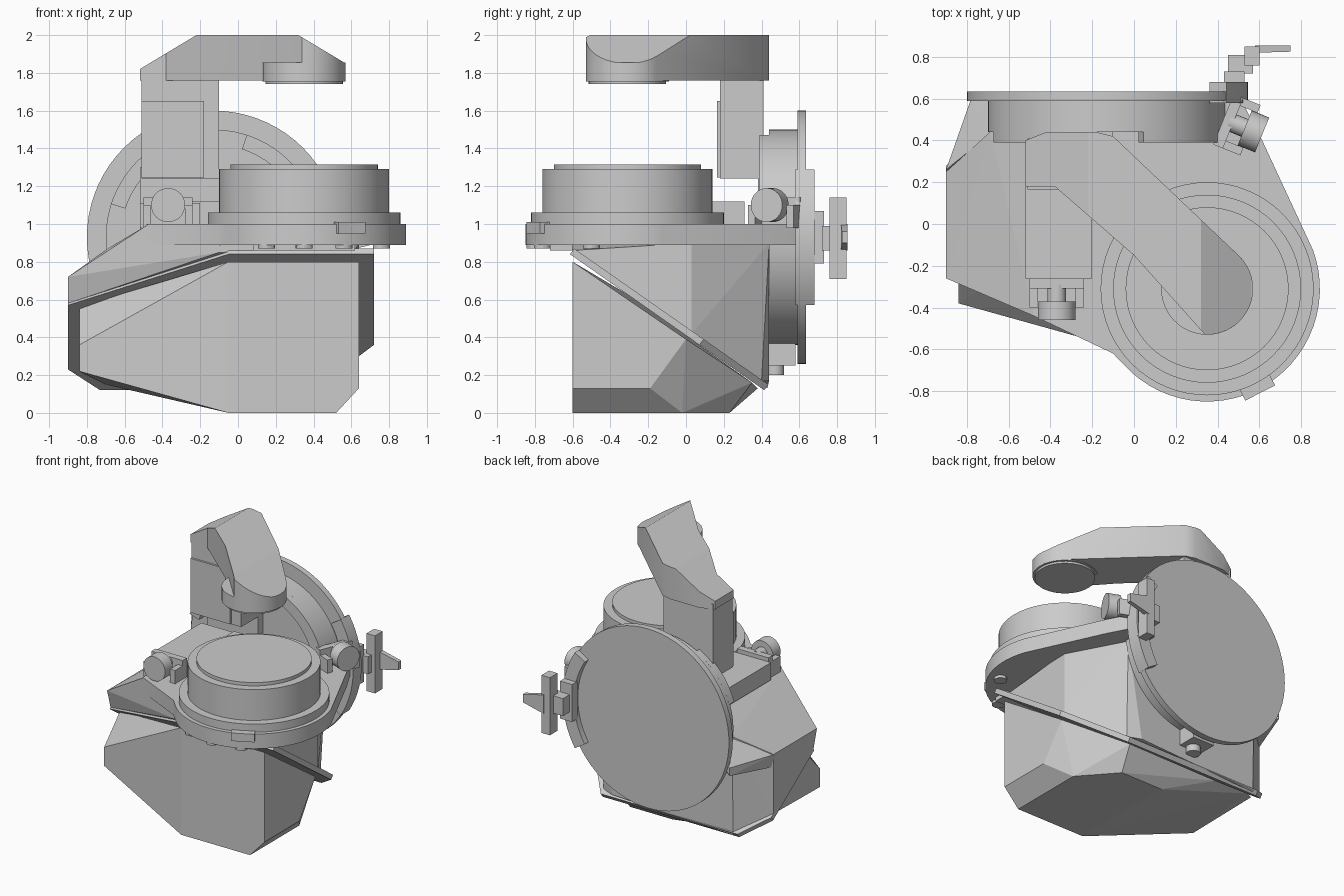
import bpy, bmesh
from math import sin, cos, radians, pi
from mathutils import Vector, Matrix

if "Cube" in bpy.data.objects:
    bpy.data.objects.remove(bpy.data.objects["Cube"])


def finish(name, bm, smooth=False):
    bmesh.ops.recalc_face_normals(bm, faces=bm.faces)
    me = bpy.data.meshes.new(name)
    bm.to_mesh(me)
    bm.free()
    ob = bpy.data.objects.new(name, me)
    bpy.context.collection.objects.link(ob)
    if smooth:
        bpy.ops.object.select_all(action='DESELECT')
        ob.select_set(True)
        bpy.context.view_layer.objects.active = ob
        bpy.ops.object.shade_smooth_by_angle(angle=radians(30))
    return ob


def box(name, x0, x1, y0, y1, z0, z1):
    return hull(name, [(x, y, z) for x in (x0, x1) for y in (y0, y1) for z in (z0, z1)])


def hull(name, pts):
    bm = bmesh.new()
    for p in pts:
        bm.verts.new(p)
    r = bmesh.ops.convex_hull(bm, input=bm.verts)
    bmesh.ops.delete(bm, geom=[v for v in bm.verts if not v.link_faces], context='VERTS')
    bmesh.ops.dissolve_limit(bm, angle_limit=radians(1), verts=bm.verts, edges=bm.edges)
    return finish(name, bm)


def prism_bm(pts, vec):
    bm = bmesh.new()
    f = bm.faces.new([bm.verts.new(p) for p in pts])
    r = bmesh.ops.extrude_face_region(bm, geom=[f])
    bmesh.ops.translate(bm, vec=vec, verts=[v for v in r['geom'] if isinstance(v, bmesh.types.BMVert)])
    return bm


def cyl(name, a, b, r, n=48):
    a, b = Vector(a), Vector(b)
    bm = bmesh.new()
    rot = (b - a).to_track_quat('Z', 'Y').to_matrix().to_4x4()
    bmesh.ops.create_cone(bm, cap_ends=True, segments=n, radius1=r, radius2=r, depth=(b - a).length,
                          matrix=Matrix.Translation((a + b) / 2) @ rot)
    return finish(name, bm, True)


def arc(cx, cy, r, a0, a1, n):
    return [(cx + r * cos(radians(a0 + (a1 - a0) * i / n)),
             cy + r * sin(radians(a0 + (a1 - a0) * i / n))) for i in range(n + 1)]


# Arc-shaped block around the rear disc axis
DX, DZ = -0.13, 0.93


def arc_block(name, r0, r1, a0, a1, y0, y1):
    ring = arc(DX, DZ, r0, a0, a1, 14) + arc(DX, DZ, r1, a1, a0, 14)
    return finish(name, prism_bm([(x, y0, z) for x, z in ring], (0, y1 - y0, 0)), True)


# Lower housing in front of the slanted split
hull("lower_housing", [
    (-.05, -.6, .8), (.64, -.6, .8), (.64, -.6, .13), (.52, -.6, 0), (-.05, -.6, 0),
    (-.84, -.2, .55), (-.84, -.38, .36), (-.84, -.38, .22), (-.68, -.28, .61),
    (.64, 0, .39), (.64, -.19, .13), (.52, -.02, 0), (.3, .23, 0), (-.05, .23, 0),
    (.33, .35, .16), (-.4, .38, .13), (-.7, .36, .15), (-.84, .23, .23)])


# Slanted flange plate between the two housings
def split_y(z):
    return -.7 + (.9 - z) / .70


outline = [(-.9, .57), (-.05, .84), (.72, .84), (.72, .36), (.4, .12), (-.73, .12), (-.9, .23)]
finish("split_flange", prism_bm([(x, split_y(z), z) for x, z in outline], (0, .022, .03)))

# Upper housing behind the split, with sloped left shoulder
hull("upper_housing", [
    (-.9, -.22, .58), (-.9, -.26, .72), (-.9, .25, .72), (-.9, .25, .25),
    (-.48, -.44, .995), (-.48, .44, .995), (-.69, .44, .87), (-.69, .43, .13),
    (.3, .44, .17), (.3, .44, .9), (-.1, -.6, .98), (-.1, -.6, .85), (.62, -.6, .86),
    (.64, .03, .9), (.64, .03, .42), (.42, .44, .9), (.4, .4, .17)])
hull("side_fin", [(-.9, .26, .72), (-.9, .22, .62), (-.78, .6, .72), (-.78, .6, .66),
                  (-.69, .43, .86), (-.62, .6, .86), (-.6, .43, .62)])

# Deck with round front end
PX, PY = .35, -.31
deck = [(-.5, .58), (-.48, -.44), (-.1, -.62)] + arc(PX, PY, .54, -138, 20, 28) + [(.6, .43), (.52, .58)]
finish("deck", prism_bm([(x, y, .89) for x, y in deck], (0, 0, .11)), True)

# Round stage
for name, r, z0, z1 in (("stage_ring", .51, .98, 1.06), ("stage_drum", .45, 1.05, 1.29),
                        ("stage_top", .39, 1.28, 1.315)):
    cyl(name, (PX, PY, z0), (PX, PY, z1), r, 64)

# Tabs and feet under the deck rim
tab = box("rim_tab", -.08, .08, -.56, -.47, .95, 1.01)
tab.location = (PX, PY, 0)
tab.rotation_euler.z = radians(27)
for i, (x, y) in enumerate(((.15, -.76), (.35, -.8), (.56, -.76), (.76, -.5))):
    cyl(f"rim_foot_{i}", (x, y, .87), (x, y, .91), .045, 12)
box("under_rail", .08, .62, -.72, -.6, .86, .9)

# Rear disc, drum and drum rim blocks
cyl("rear_disc", (DX, .59, DZ), (DX, .635, DZ), .67, 72)
cyl("rear_drum", (DX, .44, DZ), (DX, .6, DZ), .57, 64)
for i, (a0, a1) in enumerate(((15, 72), (118, 162))):
    arc_block(f"drum_block_{i}", .49, .57, a0, a1, .39, .45)

# Rim clamp with cross handle
arc_block("rim_clamp", .58, .675, -32, 32, .58, .68)
box("clamp_neck", .43, .53, .66, .73, .79, 1.07)
box("clamp_link", .45, .57, .72, .81, .86, .99)
box("handle_bar", .53, .6, .76, .85, .71, 1.14)
hull("handle_lever", [(.58, y, z) for y in (.82, .855) for z in (.86, 1.0)]
     + [(.75, y, z) for y in (.825, .855) for z in (.9, .96)])

# Lower rear catch
box("rear_catch", -.22, -.04, .41, .58, .25, .4)
cyl("catch_knob", (-.13, .47, .2), (-.13, .47, .27), .05, 20)

# Upright column and its base box
box("column", -.51, -.1, .18, .41, 1.24, 1.8)
box("column_panel", -.51, -.18, .165, .2, 1.245, 1.65)
box("column_back", -.52, -.1, .38, .5, .95, 1.3)
box("base_box", -.52, -.2, -.26, .31, .98, 1.11)
box("base_step", -.25, -.1, .1, .31, .98, 1.12)

# Overhead arm: extruded outline trimmed by two sloping planes
arm = [(-.52, .18), (-.38, .18), (.0, -.15), (.34, -.53)] + arc(PX, PY, .22, -90, 45, 16) + \
      [(-.1, .42), (-.18, .44), (-.42, .44), (-.52, .4)]
bm = prism_bm([(x, y, 1.76) for x, y in arm], (0, 0, .24))
for co, no in (((.32, 0, 2), (.6, 0, 1)), ((-.22, 0, 2), (-.6, 0, 1))):
    bmesh.ops.bisect_plane(bm, geom=bm.verts[:] + bm.edges[:] + bm.faces[:],
                           plane_co=co, plane_no=no, clear_outer=True)
    bmesh.ops.holes_fill(bm, edges=[e for e in bm.edges if e.is_boundary], sides=0)
finish("overhead_arm", bm, True)
cyl("arm_head", (PX, PY, 1.755), (PX, PY, 1.855), .22, 48)
cyl("arm_lens", (PX, PY, 1.74), (PX, PY, 1.77), .205, 48)


# Adjustment knobs on brackets
def knob(name, loc, ang):
    parts = [cyl(name, (0, -.09, .1), (0, 0, .1), .09, 32),
             cyl(name + "_shaft", (0, -.01, .1), (0, .08, .1), .045, 20),
             box(name + "_bracket", -.13, .13, .06, .11, -.02, .14),
             box(name + "_ear_a", -.13, -.09, -.03, .08, -.02, .1),
             box(name + "_ear_b", .09, .13, -.03, .08, -.02, .1)]
    for p in parts:
        p.location = loc
        p.rotation_euler.z = radians(ang)


knob("left_knob", (-.37, -.37, 1.0), 0)
knob("right_knob", (.53, .46, 1.0), 68)
